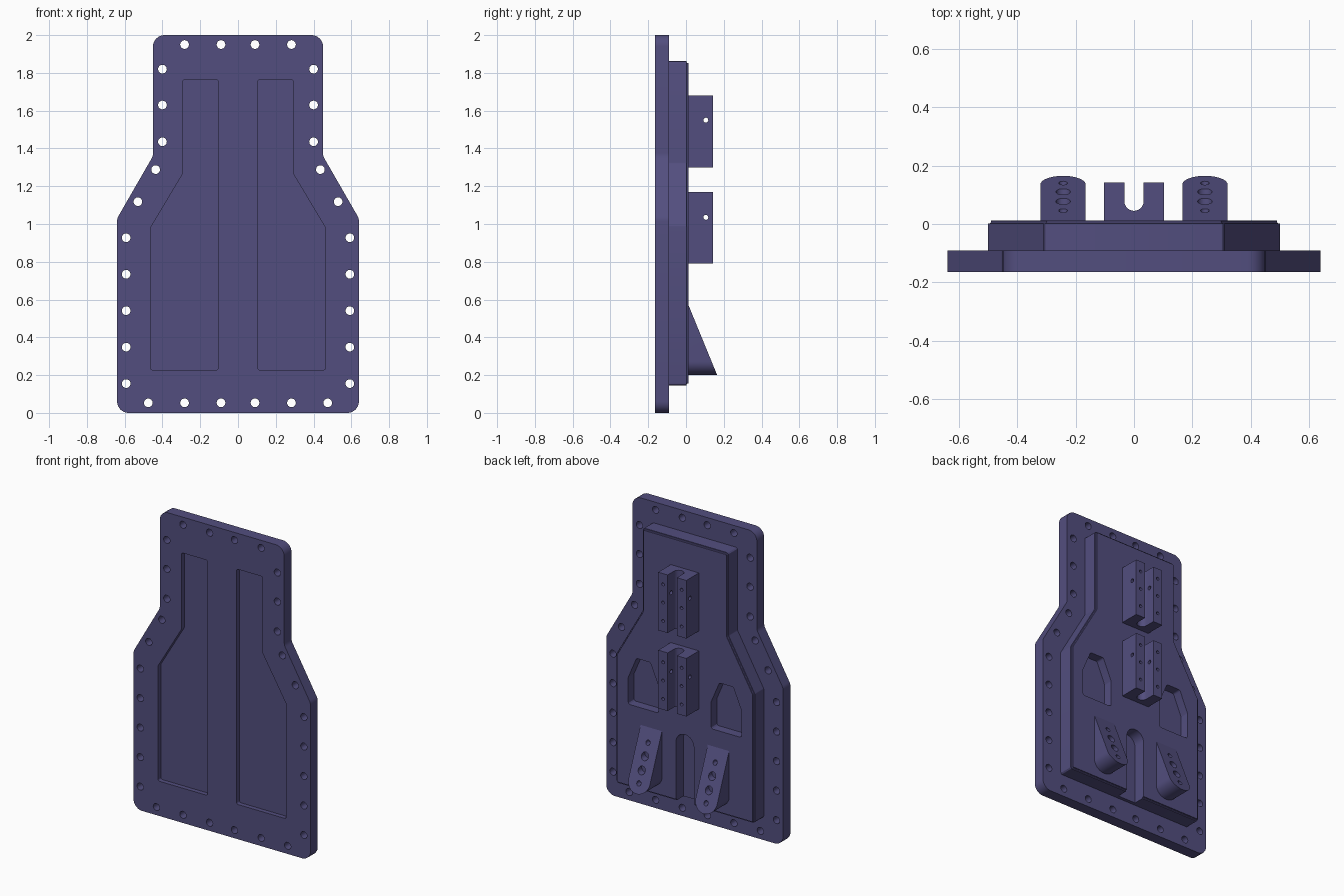
import bpy, bmesh, math
from mathutils import Vector

cube = bpy.data.objects.get("Cube")
if cube:
    bpy.data.objects.remove(cube, do_unlink=True)

COLOR = (0.085, 0.076, 0.21, 1)
paint = bpy.data.materials.new("muted purple")
paint.use_nodes = True
paint.diffuse_color = COLOR
paint.node_tree.nodes["Principled BSDF"].inputs["Base Color"].default_value = COLOR

AXES = {"X": lambda a, b, t: (t, a, b),
        "Y": lambda a, b, t: (a, t, b),
        "Z": lambda a, b, t: (a, b, t)}


def prism(bm, pts, start, end, axis="Y"):
    """Extrude a 2D outline along an axis; end may be a function of the point."""
    place = AXES[axis]
    top = end if callable(end) else (lambda a, b: end)
    low = [bm.verts.new(place(a, b, start)) for a, b in pts]
    high = [bm.verts.new(place(a, b, top(a, b))) for a, b in pts]
    faces = [bm.faces.new(low), bm.faces.new(high)]
    for i in range(len(pts)):
        j = (i + 1) % len(pts)
        faces.append(bm.faces.new((low[i], low[j], high[j], high[i])))
    bmesh.ops.recalc_face_normals(bm, faces=faces)
    return faces[1]


def circle(cx, cy, r, n=24):
    return [(cx + r * math.cos(math.tau * i / n), cy + r * math.sin(math.tau * i / n))
            for i in range(n)]


def rounded(pts, r, n=6):
    """Fillet every corner of an outline with a quadratic arc."""
    out = []
    for i, p in enumerate(pts):
        p = Vector(p)
        a = (Vector(pts[i - 1]) - p).normalized()
        b = (Vector(pts[(i + 1) % len(pts)]) - p).normalized()
        half = a.angle(b) / 2
        centre = p + (a + b).normalized() * r / math.sin(half)
        s, e = p + a * r / math.tan(half) - centre, p + b * r / math.tan(half) - centre
        for k in range(n + 1):
            d = s.lerp(e, k / n).normalized() * r
            out.append(tuple(centre + d))
    return out


def mirrored(half):
    return half + [(-x, z) for x, z in reversed(half)]


def flip(pts, side):
    return [(side * x, z) for x, z in pts]


def make(name, bm):
    mesh = bpy.data.meshes.new(name)
    bm.to_mesh(mesh)
    bm.free()
    mesh.materials.append(paint)
    ob = bpy.data.objects.new(name, mesh)
    bpy.context.collection.objects.link(ob)
    return ob


def cut(ob, bm):
    """Subtract the solids in bm from an object and bake the result."""
    cutter = make("cutter", bm)
    cutter.hide_render = True
    mod = ob.modifiers.new("cut", "BOOLEAN")
    mod.operation, mod.solver, mod.object = "DIFFERENCE", "EXACT", cutter
    deps = bpy.context.evaluated_depsgraph_get()
    mesh = bpy.data.meshes.new_from_object(ob.evaluated_get(deps))
    ob.modifiers.clear()
    ob.data = mesh
    bpy.data.objects.remove(cutter, do_unlink=True)


def smooth(ob):
    bpy.ops.object.select_all(action="DESELECT")
    ob.select_set(True)
    bpy.context.view_layer.objects.active = ob
    bpy.ops.object.shade_smooth_by_angle(angle=math.radians(28))


FRONT, STEP, BACK = -0.165, -0.09, 0.012
parts = []

# Flange plate with bolt holes and two shallow front recesses
bm = bmesh.new()
outline = mirrored([(0.64, 0), (0.64, 1.03), (0.45, 1.36), (0.45, 2)])
prism(bm, rounded(outline, 0.06), FRONT, STEP)
plate = make("flange_plate", bm)
bolts = [(x, 1.95) for x in (0.09, 0.283)]
bolts += [(0.4, z) for z in (1.82, 1.63, 1.435)]
bolts += [(0.436, 1.288), (0.53, 1.118)]
bolts += [(0.592, 0.927 - 0.193 * i) for i in range(5)]
bolts += [(x, 0.053) for x in (0.09, 0.283, 0.475)]
recess = [(0.105, 0.227), (0.463, 0.227), (0.463, 0.98),
          (0.293, 1.265), (0.293, 1.765), (0.105, 1.765)]
bm = bmesh.new()
for side in (-1, 1):
    for x, z in bolts:
        prism(bm, circle(side * x, z, 0.023), FRONT - 0.1, STEP + 0.1)
    prism(bm, flip(rounded(recess, 0.012), side), FRONT - 0.1, FRONT + 0.03)
cut(plate, bm)
parts.append(plate)

# Raised back body with a softened rim
bm = bmesh.new()
outline = mirrored([(0.5, 0.145), (0.5, 0.99), (0.31, 1.322), (0.31, 1.862)])
cap = prism(bm, rounded(outline, 0.015, 3), STEP - 0.01, BACK)
bmesh.ops.bevel(bm, geom=list(cap.edges), offset=0.01, segments=3,
                affect="EDGES", clamp_overlap=True)
body = make("raised_body", bm)

# Tapered pockets and the arched slot at the foot of the body
house = [(0.19, 0.685), (0.41, 0.685), (0.41, 0.86),
         (0.35, 1.0), (0.25, 1.0), (0.19, 0.86)]
bm = bmesh.new()
for side in (-1, 1):
    prism(bm, flip(rounded(house, 0.015, 3), side), BACK - 0.06, 0.1)
arch = [(0.065 * math.cos(math.pi * i / 16), 0.53 + 0.065 * math.sin(math.pi * i / 16))
        for i in range(17)]
prism(bm, arch + [(-0.065, 0.1), (0.065, 0.1)], BACK - 0.08, 0.1)
cut(body, bm)
parts.append(body)

# Two grooved brackets on the centre line
for name, low, pin in (("lower_bracket", 0.79, 1.035), ("upper_bracket", 1.3, 1.55)):
    high = low + 0.38
    groove = [(-0.033 * math.cos(math.pi * i / 12), 0.078 - 0.033 * math.sin(math.pi * i / 12))
              for i in range(13)]
    section = [(-0.102, 0.005), (-0.102, 0.142), (-0.033, 0.142)] + groove
    section += [(0.033, 0.142), (0.102, 0.142), (0.102, 0.005)]
    bm = bmesh.new()
    prism(bm, section, low, high, "Z")
    bracket = make(name, bm)
    bm = bmesh.new()
    prism(bm, circle(0.105, pin, 0.013, 16), -0.2, 0.2, "X")
    cut(bracket, bm)
    bm = bmesh.new()
    for x in (-0.067, 0.067):
        for dz in (0.07, 0.19, 0.31):
            prism(bm, circle(x, low + dz, 0.01, 16), 0.08, 0.2)
    cut(bracket, bm)
    parts.append(bracket)


# Two wedge feet with rounded lower ends and a row of four holes
def slope(x, z):
    return 0.165 - (z - 0.2) * 0.41


for side, name in ((-1, "right_wedge"), (1, "left_wedge")):
    cx = side * 0.243
    foot = [(cx + 0.0775 * math.cos(math.pi * i / 20), 0.272 - 0.072 * math.sin(math.pi * i / 20))
            for i in range(21)]
    bm = bmesh.new()
    prism(bm, foot + [(cx - 0.0775, 0.585), (cx + 0.0775, 0.585)], 0, slope)
    wedge = make(name, bm)
    bm = bmesh.new()
    for z, r in ((0.26, 0.015), (0.333, 0.025), (0.413, 0.025), (0.49, 0.015)):
        prism(bm, circle(cx, z, r), slope(cx, z) - 0.035, 0.3)
    cut(wedge, bm)
    parts.append(wedge)

for ob in parts:
    smooth(ob)
